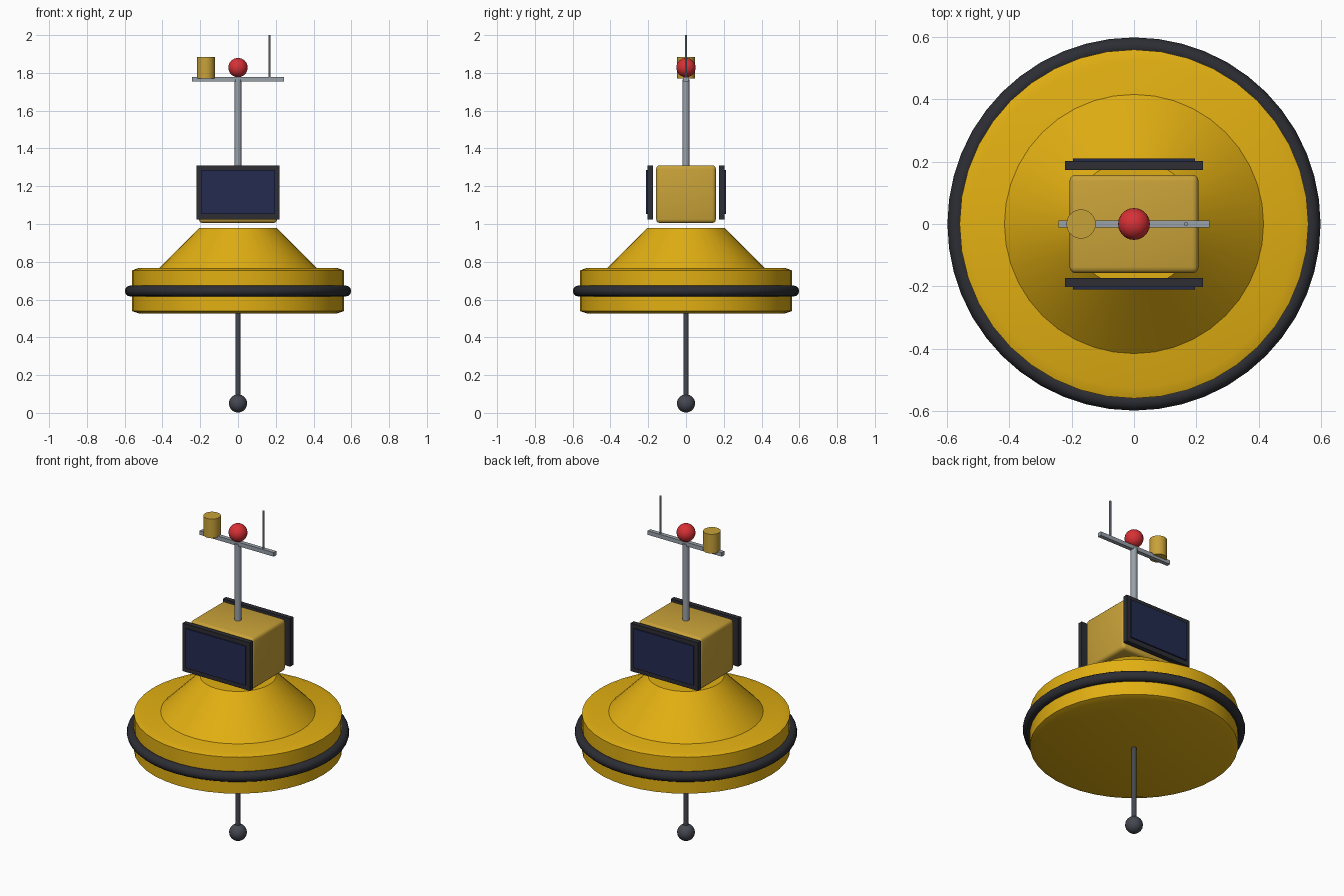
import bpy, bmesh, math
from mathutils import Matrix

if "Cube" in bpy.data.objects:
    bpy.data.objects.remove(bpy.data.objects["Cube"])


def mat(name, r, g, b):
    m = bpy.data.materials.new(name)
    m.diffuse_color = (r, g, b, 1)
    m.use_nodes = True
    m.node_tree.nodes["Principled BSDF"].inputs["Base Color"].default_value = m.diffuse_color
    return m


YELLOW = mat("buoy yellow", 0.76, 0.43, 0.006)
TAN = mat("ochre", 0.58, 0.36, 0.04)
RUBBER = mat("black rubber", 0.026, 0.027, 0.034)
NAVY = mat("solar navy", 0.017, 0.024, 0.08)
IRON = mat("dark iron", 0.06, 0.063, 0.08)
STEEL = mat("pale steel", 0.32, 0.36, 0.40)
RED = mat("lamp red", 0.68, 0.03, 0.036)


def finish(bm, name, m, smooth=True):
    bmesh.ops.recalc_face_normals(bm, faces=bm.faces[:])
    me = bpy.data.meshes.new(name)
    bm.to_mesh(me)
    bm.free()
    me.materials.append(m)
    ob = bpy.data.objects.new(name, me)
    bpy.context.collection.objects.link(ob)
    if smooth:
        bpy.ops.object.select_all(action='DESELECT')
        ob.select_set(True)
        bpy.context.view_layer.objects.active = ob
        bpy.ops.object.shade_smooth_by_angle(angle=math.radians(35))
    return ob


def lathe(name, profile, m, sides=32, x=0.0, closed=False):
    """Revolve (radius, z) points; open profiles are capped at both ends."""
    bm = bmesh.new()
    rings = []
    for r, z in profile:
        rings.append([bm.verts.new((x + r * math.cos(2 * math.pi * i / sides),
                                    r * math.sin(2 * math.pi * i / sides), z))
                      for i in range(sides)])
    pairs = list(zip(rings, rings[1:]))
    if closed:
        pairs.append((rings[-1], rings[0]))
    else:
        bm.faces.new(rings[0])
        bm.faces.new(rings[-1])
    for a, b in pairs:
        for i in range(sides):
            j = (i + 1) % sides
            bm.faces.new((a[i], a[j], b[j], b[i]))
    return finish(bm, name, m)


def rod(name, r, z0, z1, m, sides=16, x=0.0):
    return lathe(name, [(r, z0), (r, z1)], m, sides, x)


def ball(name, r, z, m):
    bm = bmesh.new()
    bmesh.ops.create_uvsphere(bm, u_segments=24, v_segments=16, radius=r,
                              matrix=Matrix.Translation((0, 0, z)))
    return finish(bm, name, m)


def box(name, x, y, z, m, bevel=0.0):
    """Box from (min, max) ranges."""
    bm = bmesh.new()
    c = [(a + b) / 2 for a, b in (x, y, z)]
    s = [b - a for a, b in (x, y, z)]
    bmesh.ops.create_cube(bm, size=1, matrix=Matrix.Translation(c) @ Matrix.Diagonal((*s, 1)))
    if bevel:
        bmesh.ops.bevel(bm, geom=bm.edges[:], offset=bevel, segments=3,
                        profile=0.5, affect='EDGES')
    return finish(bm, name, m, smooth=bevel > 0)


# Float, deck cone and rubber fender
lathe("float_hull", [(0.525, 0.527), (0.56, 0.539), (0.56, 0.755), (0.525, 0.767)], YELLOW, 40)
lathe("deck_cone", [(0.42, 0.763), (0.205, 0.98)], YELLOW, 40)
ring = [(0.57 + 0.029 * math.cos(a * math.pi / 6), 0.645 + 0.029 * math.sin(a * math.pi / 6))
        for a in range(12)]
lathe("fender_ring", ring, RUBBER, 48, closed=True)

# Keel rod and counterweight
rod("keel_rod", 0.014, 0.05, 0.54, IRON)
ball("counterweight", 0.048, 0.05, IRON)

# Equipment box with a framed solar panel on front and back
box("equipment_box", (-0.207, 0.207), (-0.158, 0.158), (1.005, 1.311), TAN, 0.02)
for side, label in ((-1, "front"), (1, "back")):
    fy = sorted((side * 0.174, side * 0.203))
    cy = sorted((side * 0.2025, side * 0.211))
    box(label + "_panel_frame", (-0.221, 0.221), fy, (1.024, 1.309), RUBBER)
    box(label + "_solar_cells", (-0.196, 0.196), cy, (1.052, 1.285), NAVY)

# Mast, crossbar and instruments
rod("mast", 0.018, 1.30, 1.765, STEEL)
box("crossbar", (-0.243, 0.243), (-0.012, 0.012), (1.754, 1.778), STEEL)
ball("signal_lamp", 0.051, 1.828, RED)
rod("radar_reflector", 0.047, 1.77, 1.884, TAN, 24, x=-0.17)
rod("antenna", 0.006, 1.77, 2.0, STEEL, 10, x=0.167)
